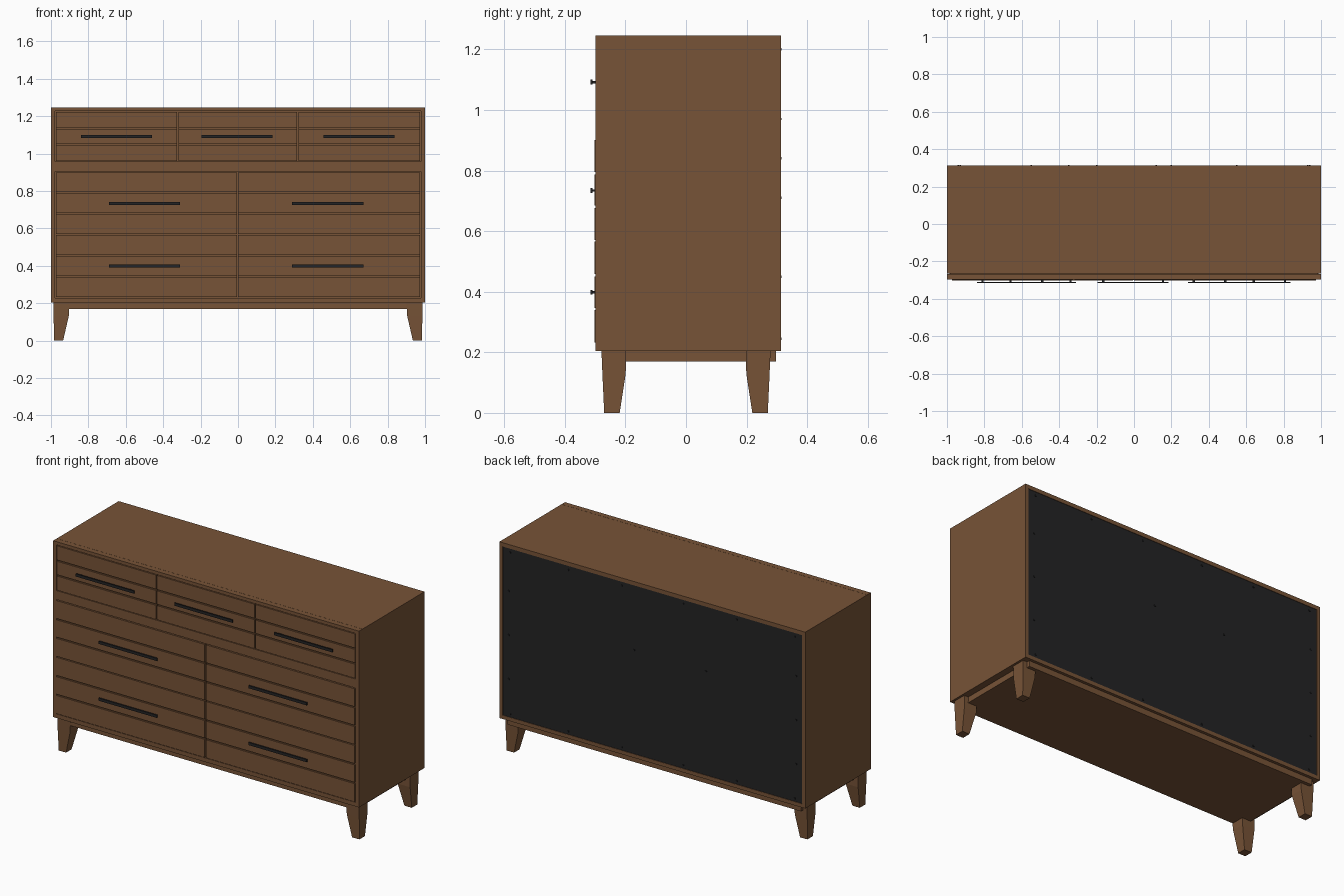
import bpy, bmesh
from mathutils import Vector

if "Cube" in bpy.data.objects:
    bpy.data.objects.remove(bpy.data.objects["Cube"])


def material(name, rgb):
    m = bpy.data.materials.new(name)
    m.diffuse_color = (*rgb, 1)
    m.use_nodes = True
    m.node_tree.nodes["Principled BSDF"].inputs["Base Color"].default_value = m.diffuse_color
    return m


WOOD = material("walnut brown", (0.185, 0.087, 0.038))
DARK = material("charcoal", (0.017, 0.017, 0.018))


def finish(name, bm, mat):
    bmesh.ops.recalc_face_normals(bm, faces=bm.faces)
    me = bpy.data.meshes.new(name)
    bm.to_mesh(me)
    bm.free()
    me.materials.append(mat)
    ob = bpy.data.objects.new(name, me)
    bpy.context.collection.objects.link(ob)
    return ob


def add_box(bm, x0, x1, y0, y1, z0, z1):
    vs = bmesh.ops.create_cube(bm, size=1)["verts"]
    for v in vs:
        v.co = Vector(((x0 + x1) / 2 + v.co.x * (x1 - x0),
                       (y0 + y1) / 2 + v.co.y * (y1 - y0),
                       (z0 + z1) / 2 + v.co.z * (z1 - z0)))


def boxes(name, mat, *dims):
    bm = bmesh.new()
    for d in dims:
        add_box(bm, *d)
    return finish(name, bm, mat)


BACK, SEAM, FRONT = 0.314, -0.265, -0.298
BOT, TOP = 0.204, 1.246

# carcass panels
for s, side in ((-1, "left"), (1, "right")):
    boxes(side + "_side", WOOD, (*sorted((s * 0.98, s * 1.0)), SEAM, BACK, BOT, TOP))
boxes("top_panel", WOOD, (-0.98, 0.98, SEAM, BACK, 1.223, TOP))
boxes("bottom_panel", WOOD, (-0.98, 0.98, SEAM, BACK, BOT, 0.226))
boxes("drawer_backing", WOOD, (-0.98, 0.98, -0.28, -0.262, 0.22, 1.23))

# front frame with a cross rail
boxes("front_frame", WOOD,
      (-1, -0.978, FRONT, SEAM - 0.001, BOT, TOP), (0.978, 1, FRONT, SEAM - 0.001, BOT, TOP),
      (-0.978, 0.978, FRONT, SEAM - 0.001, 1.227, TOP),
      (-0.978, 0.978, FRONT, SEAM - 0.001, BOT, 0.228),
      (-0.978, 0.978, FRONT, SEAM - 0.001, 0.904, 0.957))

# back panel and its small nails
boxes("back_panel", DARK, (-0.98, 0.98, 0.295, 0.311, 0.226, 1.223))
spots = [(x, z) for x in (-0.93, -0.55, -0.2, 0.2, 0.55, 0.93) for z in (0.245, 1.2)]
spots += [(x, z) for x in (-0.94, 0.94) for z in (0.45, 0.71, 0.97)]
spots += [(x, 0.84) for x in (-0.35, 0.12)]
bm = bmesh.new()
for x, z in spots:
    add_box(bm, x - 0.004, x + 0.004, 0.309, 0.3155, z - 0.004, z + 0.004)
finish("back_nails", bm, DARK)

# base plate between the legs
boxes("base_plate", WOOD, (-0.96, 0.96, -0.275, 0.297, 0.17, BOT))


def drawer(name, x0, x1, z0, z1, front):
    """Drawer front: three planks split by two narrow grooves."""
    g, d = 0.004, 0.009
    h = (z1 - z0) / 3
    prof = [(-0.272, z0), (front, z0)]
    for k in (1, 2):
        zc = z0 + h * k
        prof += [(front, zc - g), (front + d, zc - g), (front + d, zc + g), (front, zc + g)]
    prof += [(front, z1), (-0.272, z1)]
    bm = bmesh.new()
    f = bm.faces.new([bm.verts.new((x0, y, z)) for y, z in prof])
    r = bmesh.ops.extrude_face_region(bm, geom=[f])
    bmesh.ops.translate(bm, vec=(x1 - x0, 0, 0),
                        verts=[v for v in r["geom"] if isinstance(v, bmesh.types.BMVert)])
    finish(name + "_drawer", bm, WOOD)


def handle(name, x, z):
    """Slim bar on two posts."""
    dims = [(x - 0.19, x + 0.19, -0.316, -0.309, z - 0.008, z + 0.008)]
    for s in (-1, 1):
        p = x + s * 0.16
        dims.append((p - 0.006, p + 0.006, -0.31, -0.292, z - 0.004, z + 0.004))
    boxes(name + "_handle", DARK, *dims)


# drawers: three on top, two rows of two below
TOPROW = ((-0.974, -0.326, -0.65), (-0.319, 0.316, -0.005), (0.323, 0.974, 0.648))
for (x0, x1, hx), n in zip(TOPROW, ("left", "middle", "right")):
    drawer("top_" + n, x0, x1, 0.961, 1.223, FRONT - 0.001)
    handle("top_" + n, hx, 1.092)
for z0, z1, hz, row in ((0.571, 0.900, 0.734, "centre"), (0.232, 0.565, 0.398, "lower")):
    for x0, x1, hx, n in ((-0.974, -0.006, -0.5, "left"), (0.001, 0.974, 0.48, "right")):
        drawer(row + "_" + n, x0, x1, z0, z1, -0.302)
        handle(row + "_" + n, hx, hz)

# tapered legs: straight block on top, tapering below
for sx, nx in ((-1, "left"), (1, "right")):
    for sy, ny in ((-1, "front"), (1, "back")):
        bm = bmesh.new()
        rings = []
        # z, outer x, inner x, outer y, inner y
        for z, xo, xi, yo, yi in ((0.0, 0.983, 0.935, 0.270, 0.219),
                                  (0.13, 0.986, 0.905, 0.276, 0.199),
                                  (BOT, 0.987, 0.900, 0.279, 0.198)):
            rings.append([bm.verts.new((sx * x, sy * y, z))
                          for x, y in ((xo, yo), (xi, yo), (xi, yi), (xo, yi))])
        for a, b in zip(rings, rings[1:]):
            for i in range(4):
                j = (i + 1) % 4
                bm.faces.new((a[i], a[j], b[j], b[i]))
        bm.faces.new(rings[0])
        bm.faces.new(rings[-1])
        finish(ny + "_" + nx + "_leg", bm, WOOD)
